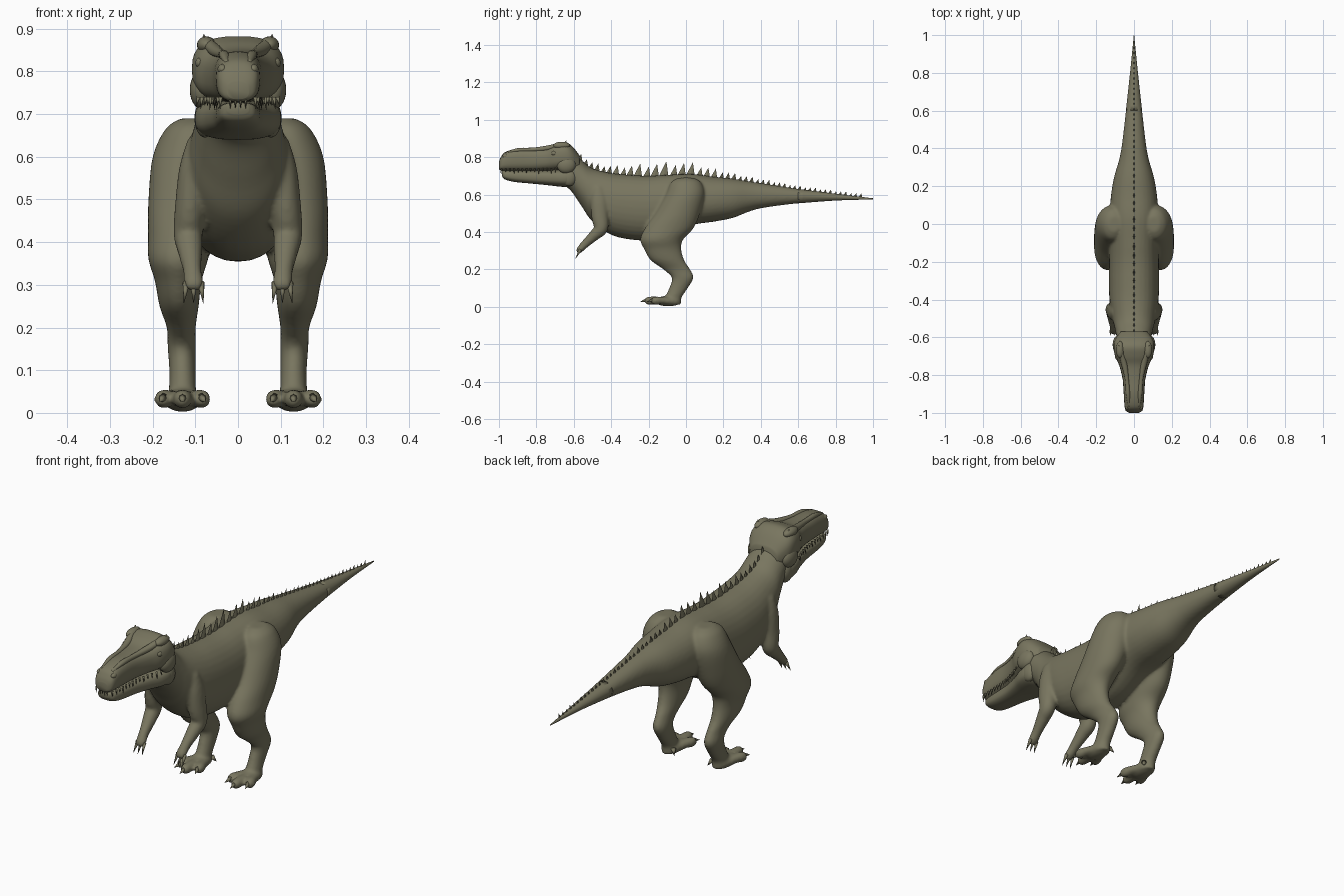
import bpy, bmesh, math
from mathutils import Vector, Matrix

if "Cube" in bpy.data.objects:
    bpy.data.objects.remove(bpy.data.objects["Cube"])

olive = bpy.data.materials.new("olive_hide")
olive.use_nodes = True
olive.diffuse_color = (0.19, 0.18, 0.115, 1)
bsdf = olive.node_tree.nodes["Principled BSDF"]
bsdf.inputs["Base Color"].default_value = olive.diffuse_color
bsdf.inputs["Roughness"].default_value = 0.8


def finish(name, bm, smooth=True):
    bmesh.ops.recalc_face_normals(bm, faces=bm.faces)
    for f in bm.faces:
        f.smooth = smooth
    mesh = bpy.data.meshes.new(name)
    bm.to_mesh(mesh)
    bm.free()
    mesh.materials.append(olive)
    ob = bpy.data.objects.new(name, mesh)
    bpy.context.collection.objects.link(ob)
    return ob


def spline(pts, steps):
    """Catmull-Rom interpolation of tuples of any length."""
    out = []
    for i in range(len(pts) - 1):
        a, b, c, d = (pts[min(max(j, 0), len(pts) - 1)] for j in range(i - 1, i + 3))
        for k in range(steps):
            t = k / steps
            out.append([0.5 * (2 * q + (r - p) * t + (2 * p - 5 * q + 4 * r - s) * t * t
                               + (3 * q - p - 3 * r + s) * t ** 3)
                        for p, q, r, s in zip(a, b, c, d)])
    return out + [list(pts[-1])]


def loft(name, stations, axis="path", n=2.0, steps=5, sides=32, side=1):
    """Skin rings (x, y, z, radius, other radius); side=-1 mirrors in x."""
    rows = spline(stations, steps)
    bm = bmesh.new()
    rings = []
    for i, (x, y, z, ra, rb) in enumerate(rows):
        c = Vector((x, y, z))
        if axis == "y":
            u, v = Vector((1, 0, 0)), Vector((0, 0, 1))
        elif axis == "z":
            u, v = Vector((1, 0, 0)), Vector((0, 1, 0))
        else:
            t = Vector(rows[min(i + 1, len(rows) - 1)][:3]) - Vector(rows[max(i - 1, 0)][:3])
            v = t.cross(Vector((1, 0, 0))).normalized()
            u = v.cross(t).normalized()
        ring = []
        for k in range(sides):
            a = 2 * math.pi * k / sides
            ca, sa = math.cos(a), math.sin(a)
            p = c + u * math.copysign(abs(ca) ** (2 / n), ca) * max(ra, 0.001) \
                + v * math.copysign(abs(sa) ** (2 / n), sa) * max(rb, 0.001)
            ring.append(bm.verts.new((p.x * side, p.y, p.z)))
        rings.append(ring)
    for r, s in zip(rings, rings[1:]):
        for k in range(sides):
            bm.faces.new((r[k], r[(k + 1) % sides], s[(k + 1) % sides], s[k]))
    bm.faces.new(rings[0])
    bm.faces.new(rings[-1])
    return finish(name, bm)


def profile(rows):
    """(y, bottom, top, half width) to loft stations along y."""
    return [(0, y, (lo + hi) / 2, w, (hi - lo) / 2) for y, lo, hi, w in rows]


def ball(name, centre, radii, side=1):
    bm = bmesh.new()
    m = Matrix.Translation((centre[0] * side, centre[1], centre[2])) @ Matrix.Diagonal((*radii, 1))
    bmesh.ops.create_uvsphere(bm, u_segments=24, v_segments=14, radius=1, matrix=m)
    return finish(name, bm)


def cone(name, base, tip, radius, side=1):
    base, tip = (Vector((p[0] * side, p[1], p[2])) for p in (base, tip))
    d = tip - base
    bm = bmesh.new()
    m = Matrix.Translation((base + tip) / 2) @ d.to_track_quat("Z", "Y").to_matrix().to_4x4()
    bmesh.ops.create_cone(bm, segments=8, radius1=radius, radius2=0, depth=d.length,
                          cap_ends=True, matrix=m)
    return finish(name, bm)


# Torso, neck and tail
back = [(-0.68, .66, .83, .07), (-0.62, .625, .83, .088), (-0.56, .54, .785, .10),
        (-0.5, .455, .74, .115), (-0.4, .385, .715, .13), (-0.3, .36, .705, .133),
        (-0.2, .355, .70, .132), (-0.1, .375, .705, .13), (0.03, .435, .71, .13),
        (0.15, .455, .695, .122), (0.25, .475, .685, .105), (0.34, .51, .67, .079),
        (0.42, .53, .658, .064), (0.6, .553, .63, .043), (0.8, .568, .604, .021),
        (1.0, .574, .58, .001)]
core = [loft("body", profile(back[:-1]), "y", 2.15)]
loft("tail_tip", profile(back[-3:]), "y")

leg = [(.105, .0, .69, .03, .04), (.11, .0, .665, .06, .08), (.115, -.005, .6, .085, .105),
       (.125, -.045, .5, .085, .12), (.135, -.09, .42, .076, .13), (.14, -.13, .36, .07, .115),
       (.14, -.125, .31, .055, .1), (.138, -.1, .25, .046, .09), (.133, -.05, .2, .034, .072),
       (.132, -.018, .155, .033, .058), (.13, -.04, .1, .031, .05), (.13, -.068, .05, .032, .045),
       (.13, -.072, .012, .034, .045)]
arm = [(.095, -.47, .64, .022, .03), (.108, -.465, .57, .03, .045), (.113, -.46, .48, .035, .045),
       (.117, -.455, .42, .034, .038), (.113, -.487, .385, .03, .03),
       (.107, -.54, .335, .022, .022), (.104, -.568, .305, .023, .018), (.104, -.58, .29, .016, .01)]
for s, label in ((1, "left"), (-1, "right")):
    core.append(loft(label + "_leg", leg, "z", side=s))
    core.append(loft(label + "_arm", arm, side=s))
    core.append(ball(label + "_foot_pad", (.13, -.095, .03), (.043, .07, .028), s))
    # Toes and claws
    for i, (x, y) in enumerate(((.085, -.165), (.13, -.2), (.175, -.165))):
        mid = (.13 + x) / 2
        core.append(loft(f"{label}_toe_{i}", [(mid, -.09, .03, .022, .02), ((mid + x) / 2, -.13, .034, .022, .02),
                    (x, y, .032, .022, .022), (x, y - .022, .028, .008, .01)], side=s))
        cone(f"{label}_toe_claw_{i}", (x, y - .01, .036), (x + (x - .13) * .2, y - .045, .026), .011, s)
    cone(f"{label}_rear_claw", (.10, -.05, .04), (.085, -.035, .015), .012, s)
    # Fingers
    for i, dx in enumerate((-.017, 0, .017)):
        cone(f"{label}_finger_{i}", (.104 + dx, -.565, .305), (.104 + dx * 1.35, -.592, .255), .009, s)

# Fuse limbs and torso into one soft skin
bpy.ops.object.select_all(action="DESELECT")
for ob in core:
    ob.select_set(True)
bpy.context.view_layer.objects.active = core[0]
bpy.ops.object.join()
body = core[0]
remesh = body.modifiers.new("fuse", "REMESH")
remesh.mode = "VOXEL"
remesh.voxel_size = 0.007
remesh.use_smooth_shade = True
soften = body.modifiers.new("soften", "SMOOTH")
soften.factor = 0.5
soften.iterations = 8
bpy.ops.object.convert(target="MESH")
bpy.ops.object.shade_smooth()

# Skull and lower jaw
skull = [(-1.0, .735, .775, .025), (-.99, .73, .80, .042), (-.965, .728, .828, .05),
         (-.9, .727, .845, .054), (-.82, .727, .847, .06), (-.75, .727, .853, .078),
         (-.7, .727, .872, .1), (-.65, .727, .882, .108), (-.61, .72, .86, .1),
         (-.57, .71, .81, .07)]
loft("skull", profile(skull), "y", 2.7)
jaw = [(-.985, .70, .727, .025), (-.97, .682, .728, .042), (-.92, .668, .728, .05),
       (-.82, .658, .728, .058), (-.74, .65, .73, .076), (-.68, .643, .735, .096),
       (-.63, .64, .74, .1), (-.59, .65, .74, .08)]
loft("lower_jaw", profile(jaw), "y", 2.7)

for s, label in ((1, "left"), (-1, "right")):
    ball(label + "_cheek", (.085, -.64, .757), (.028, .05, .045), s)
    ball(label + "_jaw_muscle", (.077, -.625, .69), (.025, .04, .045), s)
    ball(label + "_brow", (.074, -.665, .862), (.022, .045, .02), s)
    ball(label + "_eye", (.087, -.705, .82), (.013, .015, .013), s)
    cone(label + "_horn", (.078, -.65, .868), (.08, -.64, .888), .01, s)
    loft(label + "_snout_ridge", [(.026, -.965, .82, .006, .006), (.032, -.9, .837, .012, .011),
         (.038, -.82, .84, .011, .011), (.052, -.74, .848, .016, .014),
         (.07, -.68, .865, .014, .012)], side=s, sides=12)
    ball(label + "_nostril", (.036, -.965, .805), (.012, .018, .012), s)
    # Teeth follow the lip outline
    for i in range(14):
        y = -.985 + i * .022
        rows = [r for r in skull if r[0] <= y]
        a, b = rows[-1], skull[len(rows)]
        w = a[3] + (b[3] - a[3]) * (y - a[0]) / (b[0] - a[0])
        size = .024 if i % 3 == 0 else .015
        cone(f"{label}_tooth_{i}", (w * .93, y, .74), (w * .97, y, .733 - size), .005, s)
for x in (-.018, -.006, .006, .018):
    cone("front_tooth", (x, -.99, .742), (x, -.99, .712), .005)


# Row of flat back spines, tallest over the hips
def back_height(y):
    for a, b in zip(back, back[1:]):
        if a[0] <= y <= b[0]:
            return a[2] + (b[2] - a[2]) * (y - a[0]) / (b[0] - a[0])


bm = bmesh.new()
y, i = -.57, 0
while y < .93:
    tall = .018 + .055 * math.exp(-((y + .12) / .3) ** 2)
    if y > .1:
        tall = max(tall, .04 * (1 - y))
    tall *= (1, .72, .88)[i % 3]
    width = .018 + tall * .4
    z = back_height(y)
    low = [bm.verts.new((x, y + dy, z - .014)) for x, dy in
           ((0, -width * .6), (.006, 0), (0, width * .6), (-.006, 0))]
    tip = bm.verts.new((0, y + width * .35, z + tall))
    for k in range(4):
        bm.faces.new((low[k], low[(k + 1) % 4], tip))
    bm.faces.new(low)
    y += width * 1.12
    i += 1
finish("back_spines", bm, smooth=False)
